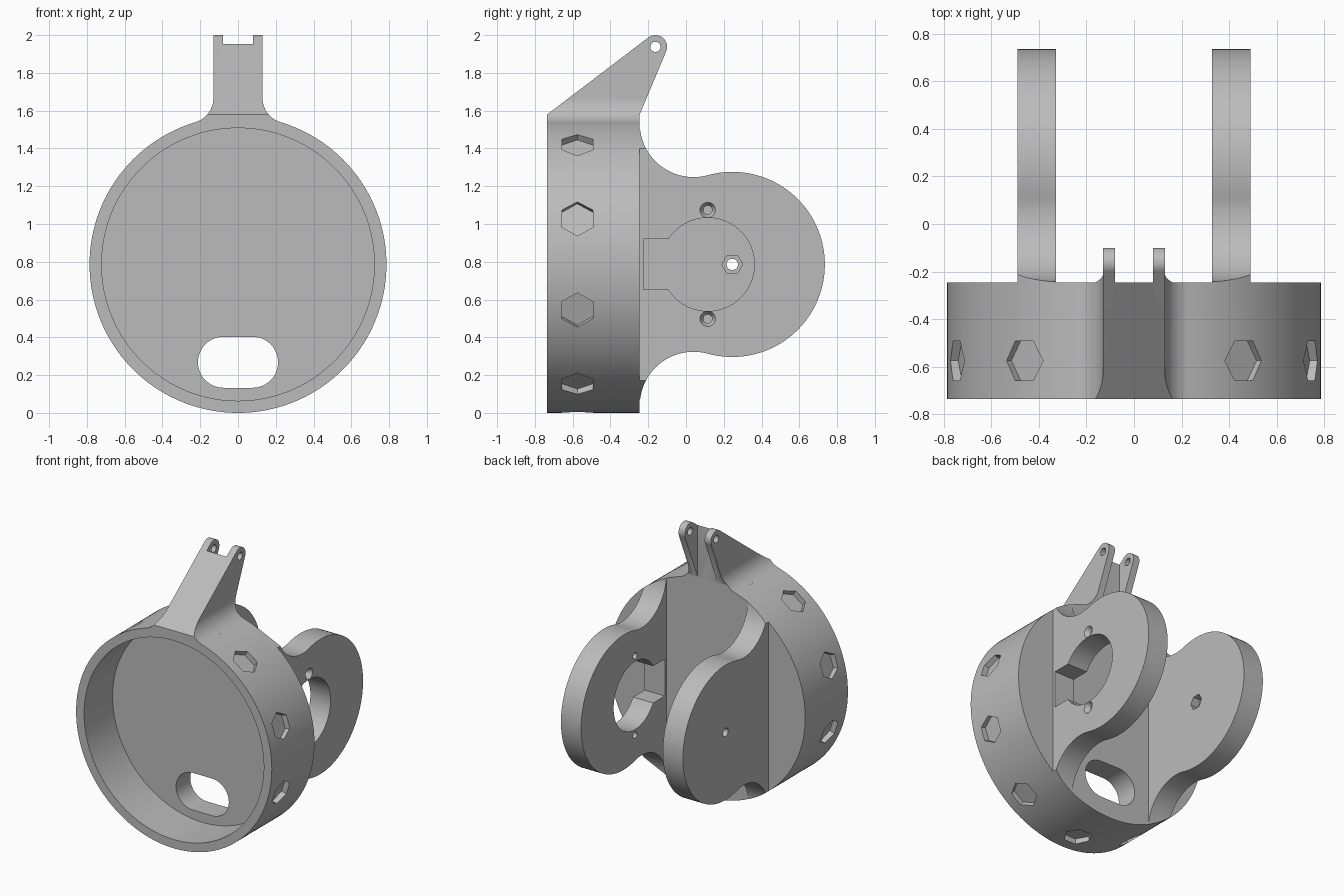
import bpy, bmesh
from math import sin, cos, sqrt, atan2, asin, radians, degrees, pi
from mathutils import Matrix, Vector

cube = bpy.data.objects.get("Cube")
if cube:
    bpy.data.objects.remove(cube, do_unlink=True)

gray = bpy.data.materials.new("plain gray")
gray.use_nodes = True
COLOR = (0.5, 0.5, 0.5, 1)
gray.diffuse_color = COLOR
gray.node_tree.nodes["Principled BSDF"].inputs["Base Color"].default_value = COLOR

R = 0.786                      # ring radius, also its centre height
FRONT, FLOOR, BACK = -0.735, -0.408, -0.245
PLATE_IN, PLATE_OUT = 0.328, 0.49


def frame(u, v, w, origin=(0, 0, 0)):
    """Matrix whose local x, y, z axes are u, v, w."""
    m = Matrix((u, v, w)).transposed().to_4x4()
    m.translation = Vector(origin)
    return m


ALONG_X = frame((0, 1, 0), (0, 0, 1), (1, 0, 0))
ALONG_Y = frame((1, 0, 0), (0, 0, 1), (0, 1, 0))


def arc(cx, cy, r, a0, a1, n=24):
    angles = [radians(a0 + (a1 - a0) * i / n) for i in range(n + 1)]
    return [(cx + r * cos(a), cy + r * sin(a)) for a in angles]


def ngon(cx, cy, r, n, start=0):
    return arc(cx, cy, r, start, start + 360, n)[:-1]


def prism(name, pts, lo, hi, matrix, grow=1.0, center=(0, 0)):
    """Extrude a 2D outline from lo to hi; grow scales the far end about center."""
    bm = bmesh.new()
    far = [(center[0] + (x - center[0]) * grow, center[1] + (y - center[1]) * grow) for x, y in pts]
    a = [bm.verts.new(matrix @ Vector((x, y, lo))) for x, y in pts]
    b = [bm.verts.new(matrix @ Vector((x, y, hi))) for x, y in far]
    bm.faces.new(a)
    bm.faces.new(b)
    for i in range(len(a)):
        j = (i + 1) % len(a)
        bm.faces.new((a[i], a[j], b[j], b[i]))
    bmesh.ops.recalc_face_normals(bm, faces=bm.faces)
    mesh = bpy.data.meshes.new(name)
    bm.to_mesh(mesh)
    bm.free()
    mesh.materials.append(gray)
    obj = bpy.data.objects.new(name, mesh)
    bpy.context.collection.objects.link(obj)
    return obj


def combine(obj, tool, operation="DIFFERENCE"):
    """Apply a boolean and discard the tool."""
    mod = obj.modifiers.new("bool", "BOOLEAN")
    mod.object, mod.operation, mod.solver = tool, operation, "EXACT"
    with bpy.context.temp_override(object=obj, active_object=obj, selected_objects=[obj]):
        bpy.ops.object.modifier_apply(modifier=mod.name)
    bpy.data.objects.remove(tool, do_unlink=True)


# Ring housing: drum with a front recess and a rounded cable slot
housing = prism("ring_housing", ngon(0, R, R, 160, 90), FRONT, BACK, ALONG_Y)
combine(housing, prism("recess", ngon(0, R, 0.722, 160, 90), FRONT - 0.1, FLOOR, ALONG_Y))
slot = arc(0.077, 0.268, 0.135, -90, 90) + arc(-0.077, 0.268, 0.135, 90, 270)
combine(housing, prism("cable_slot", slot, FLOOR - 0.1, BACK + 0.1, ALONG_Y))

# Hexagonal nut pockets around the rim, none under the arm
for k in range(10):
    t = radians(18 + 36 * k)
    if k != 2:
        m = frame((0, 1, 0), (-sin(t), 0, cos(t)), (cos(t), 0, sin(t)), (0, -0.575, R))
        combine(housing, prism("nut_pocket", ngon(0, 0, 0.095, 6, 90), R - 0.04, R + 0.1, m))

# Side plates: round lobe blended into the housing, trimmed to the drum
LOBE_Y, LOBE_R, BLEND = 0.245, 0.49, 0.285
by = BACK + BLEND
rise = sqrt((LOBE_R + BLEND) ** 2 - (LOBE_Y - by) ** 2)
ang = degrees(atan2(rise, LOBE_Y - by))
outline = (arc(by, R + rise, BLEND, 180, 360 - ang)
           + arc(LOBE_Y, R, LOBE_R, 180 - ang, ang - 180, 96)[1:-1]
           + arc(by, R - rise, BLEND, ang, 180))


def side_plate(name, lo, hi):
    plate = prism(name, outline, lo, hi, ALONG_X)
    combine(plate, prism("trim", ngon(0, R, R, 160, 90), -1, 1, ALONG_Y), "INTERSECT")
    return plate


# Left plate: keyhole opening and two countersunk screw holes
left_plate = side_plate("left_plate", PLATE_IN, PLATE_OUT)
HOLE_Y, HOLE_R, half = 0.115, 0.247, 0.134
a = degrees(asin(half / HOLE_R))
keyhole = arc(HOLE_Y, R, HOLE_R, 180 + a, 540 - a, 72) + [(-0.225, R + half), (-0.225, R - half)]
combine(left_plate, prism("keyhole", keyhole, 0.2, 0.6, ALONG_X))
for s in (-1, 1):
    c = (HOLE_Y, R + s * 0.288)
    combine(left_plate, prism("screw_hole", ngon(*c, 0.023, 32), 0.2, 0.6, ALONG_X))
    combine(left_plate, prism("countersink", ngon(*c, 0.023, 32), PLATE_OUT - 0.03,
                              PLATE_OUT + 0.001, ALONG_X, 1.8, c))

# Right plate: pivot hole with a nut pocket on the inner face
right_plate = side_plate("right_plate", -PLATE_OUT, -PLATE_IN)
combine(right_plate, prism("pivot_hole", ngon(LOBE_Y, R, 0.03, 32), -0.6, -0.2, ALONG_X))
combine(right_plate, prism("pivot_nut", ngon(LOBE_Y, R, 0.055, 6), -PLATE_IN - 0.06, -0.2, ALONG_X))

# Top arm: flared front outline crossed with a tapering side outline
HALF, FLARE = 0.13, 0.134
fx = HALF + FLARE
fz = R + sqrt((R + FLARE) ** 2 - fx ** 2)
fa = degrees(atan2(fz - R, fx))
right_edge = arc(fx, fz, FLARE, 180 + fa, 180, 20) + [(HALF, 2.1)]
left_edge = [(-x, z) for x, z in reversed(right_edge)]
front = right_edge + left_edge + arc(0, R, R - 0.015, 180 - fa, fa, 30)
arm = prism("top_arm", front, FRONT, 0.1, ALONG_Y)

TIP_Y, TIP_Z, TIP_R, BASE = -0.162, 1.938, 0.062, 1.58


def tangent_angle(y, side):
    dy, dz = TIP_Y - y, TIP_Z - BASE
    lean = asin(TIP_R / sqrt(dy * dy + dz * dz))
    return degrees(atan2(dz, dy) + side * (lean + pi / 2))


side = ([(FRONT, 1.3), (FRONT, BASE)]
        + arc(TIP_Y, TIP_Z, TIP_R, tangent_angle(FRONT, 1), tangent_angle(BACK, -1), 32)
        + [(BACK, BASE), (BACK, 1.3)])
combine(arm, prism("arm_side", side, -0.5, 0.5, ALONG_X), "INTERSECT")

# Fork gap and pin hole at the arm tip
gap = [(BACK, 1.3), (0.2, 1.3), (0.2, 2.2), (BACK, 2.2)]
combine(arm, prism("fork_gap", gap, -0.08, 0.08, ALONG_X))
combine(arm, prism("pin_hole", ngon(TIP_Y, TIP_Z, 0.027, 32), -0.5, 0.5, ALONG_X))
combine(housing, arm, "UNION")

# Smooth curved walls, keep edges crisp
for obj in (housing, left_plate, right_plate):
    with bpy.context.temp_override(object=obj, active_object=obj, selected_objects=[obj],
                                   selected_editable_objects=[obj]):
        bpy.ops.object.shade_smooth_by_angle(angle=radians(25))
